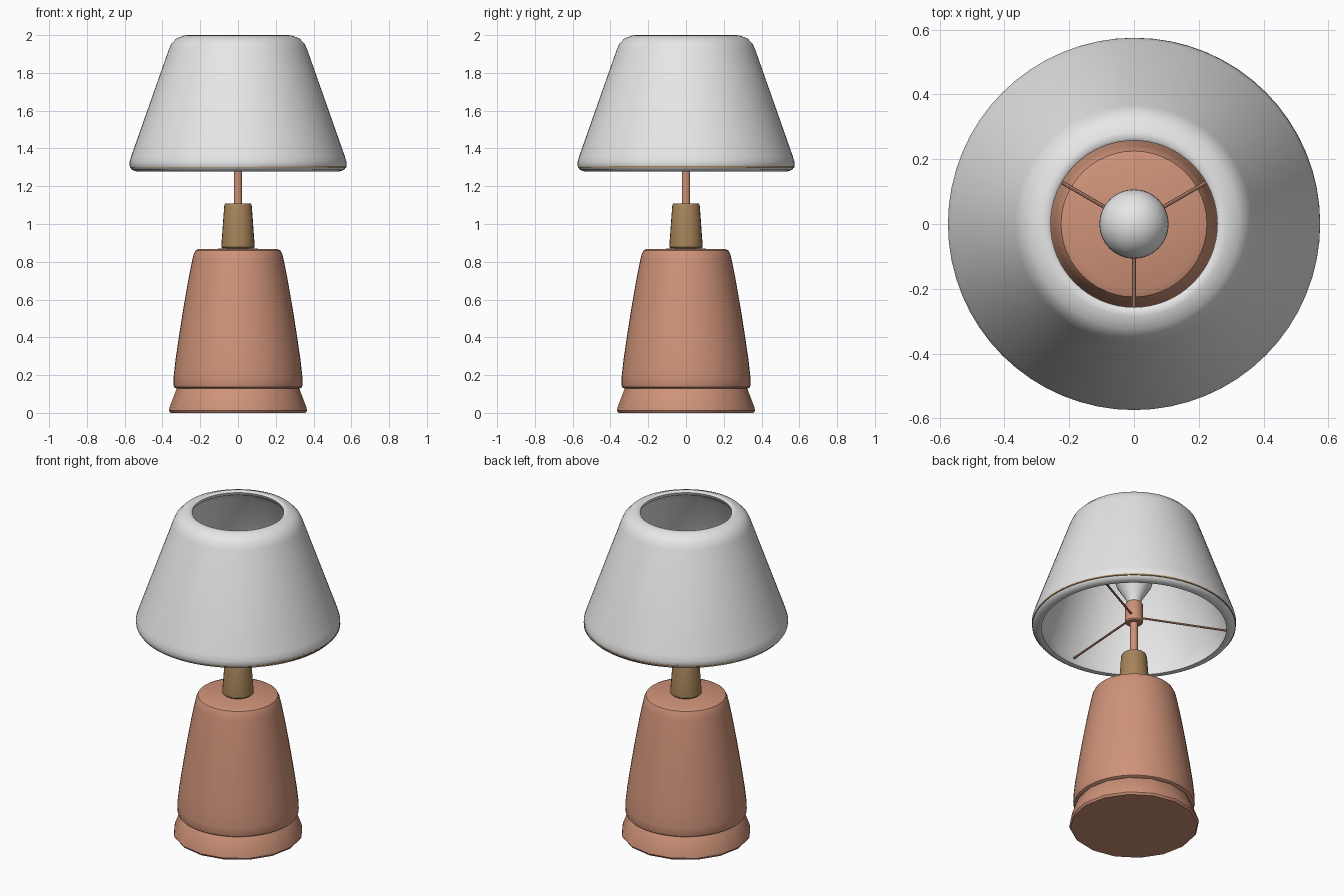
import bpy
import bmesh
from math import radians, sin, cos, pi
from mathutils import Vector

cube = bpy.data.objects.get("Cube")
if cube:
    bpy.data.objects.remove(cube, do_unlink=True)


def material(name, color):
    mat = bpy.data.materials.new(name)
    mat.use_nodes = True
    mat.diffuse_color = color
    mat.node_tree.nodes["Principled BSDF"].inputs["Base Color"].default_value = color
    return mat


COPPER = material("copper", (0.62, 0.29, 0.19, 1))
BRASS = material("aged brass", (0.38, 0.23, 0.10, 1))
WHITE = material("off white", (0.8, 0.8, 0.8, 1))


def finish(bm, name, mat, angle=35):
    bmesh.ops.recalc_face_normals(bm, faces=bm.faces)
    mesh = bpy.data.meshes.new(name)
    bm.to_mesh(mesh)
    bm.free()
    mesh.materials.append(mat)
    obj = bpy.data.objects.new(name, mesh)
    bpy.context.collection.objects.link(obj)
    bpy.ops.object.select_all(action='DESELECT')
    obj.select_set(True)
    bpy.context.view_layer.objects.active = obj
    bpy.ops.object.shade_smooth_by_angle(angle=radians(angle))
    return obj


def lathe(name, profile, mat, sides=48, closed=False, angle=35):
    """Spin a (radius, height) profile around the z axis."""
    bm = bmesh.new()
    verts = [bm.verts.new((r, 0, z)) for r, z in profile]
    edges = [bm.edges.new(pair) for pair in zip(verts, verts[1:])]
    if closed:
        edges.append(bm.edges.new((verts[-1], verts[0])))
    bmesh.ops.spin(bm, geom=verts + edges, axis=(0, 0, 1), cent=(0, 0, 0),
                   angle=2 * pi, steps=sides, use_merge=True)
    bmesh.ops.remove_doubles(bm, verts=bm.verts, dist=0.0002)
    return finish(bm, name, mat, angle)


def rod(name, start, end, radius, mat, sides=12):
    start, end = Vector(start), Vector(end)
    bm = bmesh.new()
    bmesh.ops.create_cone(bm, cap_ends=True, segments=sides, radius1=radius,
                          radius2=radius, depth=(end - start).length)
    turn = (end - start).to_track_quat('Z', 'Y').to_matrix().to_4x4()
    bmesh.ops.transform(bm, matrix=turn, verts=bm.verts)
    bmesh.ops.translate(bm, vec=(start + end) / 2, verts=bm.verts)
    return finish(bm, name, mat)


# Flared foot, coarser than the body
lathe("foot", [(0, 0), (0.358, 0), (0.366, 0.012), (0.362, 0.03),
               (0.326, 0.125), (0.318, 0.134), (0, 0.134)], COPPER, sides=16)

# Tapered body with rounded shoulder
lathe("body", [(0, 0.13), (0.328, 0.13), (0.338, 0.136), (0.342, 0.15),
               (0.341, 0.19), (0.331, 0.28), (0.315, 0.39), (0.29, 0.55),
               (0.262, 0.71), (0.242, 0.81), (0.235, 0.84), (0.225, 0.86),
               (0.205, 0.868), (0, 0.87)], COPPER)

# Brass collar and stem
lathe("collar", [(0, 0.865), (0.075, 0.865), (0.088, 0.878), (0.088, 0.89),
                 (0.073, 1.095), (0.068, 1.108), (0, 1.108)], BRASS, sides=24)
rod("stem", (0, 0, 1.1), (0, 0, 1.34), 0.022, COPPER, 20)

# Socket and bulb
lathe("socket", [(0, 1.315), (0.043, 1.315), (0.05, 1.322), (0.05, 1.435),
                 (0.043, 1.445), (0, 1.445)], COPPER, sides=24)
bulb_arc = [(0.107 * cos(a), 1.6 + 0.107 * sin(a))
            for a in (radians(-30 + 10 * i) for i in range(12))]
lathe("bulb", [(0, 1.44), (0.038, 1.44), (0.045, 1.47)] + bulb_arc + [(0, 1.707)],
      WHITE, sides=32)

# Three support spokes
for i in range(3):
    a = radians(-90 + 120 * i)
    rod(f"spoke_{i + 1}", (0.03 * cos(a), 0.03 * sin(a), 1.355),
        (0.55 * cos(a), 0.55 * sin(a), 1.32), 0.006, COPPER, 8)

# Hollow shade with rounded rims
lathe("shade", [(0.52, 1.28), (0.535, 1.278), (0.562, 1.287), (0.573, 1.305),
                (0.574, 1.33), (0.565, 1.36), (0.366, 1.925), (0.352, 1.955),
                (0.325, 1.983), (0.285, 1.998), (0.265, 2.0), (0.257, 1.993),
                (0.262, 1.975), (0.3, 1.955), (0.325, 1.925), (0.525, 1.36),
                (0.525, 1.3)], WHITE, sides=64, closed=True, angle=50)

# Slim wire in the lower rim, just showing on one side
wire = lathe("rim_wire", [(0.565, 1.3), (0.573, 1.3), (0.573, 1.308),
                          (0.565, 1.308)], BRASS, sides=64, closed=True)
wire.location = (0.0015, 0.0015, 0)
